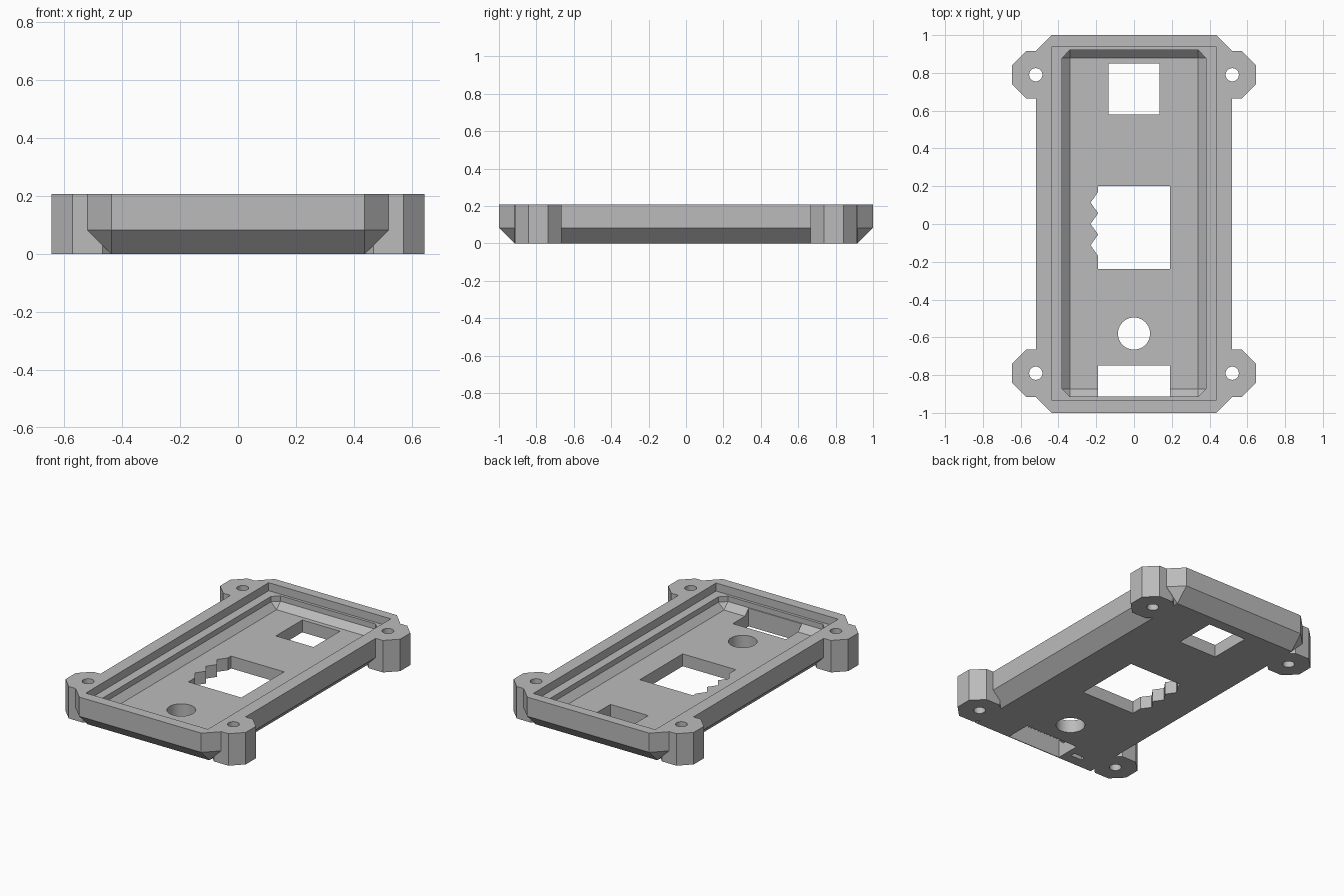
import bpy, bmesh, math

if "Cube" in bpy.data.objects:
    bpy.data.objects.remove(bpy.data.objects["Cube"])

HEIGHT = 0.207
grey = bpy.data.materials.new("plain grey")
grey.use_nodes = True
colour = (0.5, 0.5, 0.5, 1)
grey.diffuse_color = colour
grey.node_tree.nodes["Principled BSDF"].inputs["Base Color"].default_value = colour


def add_object(name, bm):
    bmesh.ops.recalc_face_normals(bm, faces=bm.faces)
    mesh = bpy.data.meshes.new(name)
    bm.to_mesh(mesh)
    bm.free()
    mesh.materials.append(grey)
    obj = bpy.data.objects.new(name, mesh)
    bpy.context.collection.objects.link(obj)
    return obj


def prism(name, outline, z0, z1):
    """Upright prism over a flat outline."""
    bm = bmesh.new()
    base = bm.faces.new([bm.verts.new((x, y, z0)) for x, y in outline])
    top = bmesh.ops.extrude_face_region(bm, geom=[base])["geom"]
    moved = [v for v in top if isinstance(v, bmesh.types.BMVert)]
    bmesh.ops.translate(bm, verts=moved, vec=(0, 0, z1 - z0))
    return add_object(name, bm)


def box(name, x0, x1, y0, y1, z0, z1):
    return prism(name, [(x0, y0), (x1, y0), (x1, y1), (x0, y1)], z0, z1)


def polygon(x, y, radius, sides, turn=0):
    angles = [2 * math.pi * (i + turn) / sides for i in range(sides)]
    return [(x + radius * math.cos(a), y + radius * math.sin(a)) for a in angles]


def chamfered_tray(name, hx, y0, y1, z0, z1, cut):
    """Block with chamfered upright corners and bottom edges."""
    bm = bmesh.new()
    mid, half = (y0 + y1) / 2, (y1 - y0) / 2
    for sx in (-1, 1):
        for sy in (-1, 1):
            inner_x, inner_y = sx * (hx - cut), mid + sy * (half - cut)
            bm.verts.new((inner_x, inner_y, z0))
            for z in (z0 + cut, z1):
                bm.verts.new((sx * hx, inner_y, z))
                bm.verts.new((inner_x, mid + sy * half, z))
    bmesh.ops.convex_hull(bm, input=bm.verts)
    bmesh.ops.dissolve_limit(bm, angle_limit=0.01, verts=bm.verts, edges=bm.edges)
    return add_object(name, bm)


def combine(target, tool, operation):
    mod = target.modifiers.new(tool.name, 'BOOLEAN')
    mod.object, mod.operation, mod.solver = tool, operation, 'EXACT'
    bpy.context.view_layer.objects.active = target
    bpy.ops.object.modifier_apply(modifier=mod.name)
    bpy.data.objects.remove(tool)


# Outer shell with four octagonal screw bosses
shell = chamfered_tray("enclosure_tray", 0.52, -1, 1, 0, HEIGHT, 0.083)
corners = [(sx * 0.52, sy * 0.79) for sx in (-1, 1) for sy in (-1, 1)]
for x, y in corners:
    combine(shell, prism("screw_boss", polygon(x, y, 0.135, 8, 0.5), 0, HEIGHT), 'UNION')

# Stepped recess: lid seat, then chamfered cavity
cutters = [
    box("lid_seat", -0.437, 0.437, -0.932, 0.938, 0.155, 0.3),
    chamfered_tray("cavity", 0.38, -0.914, 0.92, 0.08, 0.25, 0.04),
]

# Screw holes
for x, y in corners:
    cutters.append(prism("screw_hole", polygon(x, y, 0.035, 24), -0.1, 0.3))

# Floor openings
cutters.append(box("square_window", -0.135, 0.135, 0.58, 0.85, -0.1, 0.15))
cutters.append(box("end_slot", -0.19, 0.19, -0.912, -0.75, -0.1, 0.118))
cutters.append(prism("round_hole", polygon(0, -0.58, 0.085, 40), -0.1, 0.15))
cutters.append(box("underside_pocket", -0.31, -0.23, -0.85, -0.82, -0.1, 0.04))

# Main window with a toothed left edge
window = [(-0.19, -0.237), (0.19, -0.237), (0.19, 0.2), (-0.19, 0.2)]
for i in range(7):
    window.append((-0.19 if i % 2 == 0 else -0.23, 0.17 - i * 0.0565))
cutters.append(prism("toothed_window", window, -0.1, 0.15))

for cutter in cutters:
    combine(shell, cutter, 'DIFFERENCE')

# Smooth only the round walls
bpy.ops.object.select_all(action='DESELECT')
shell.select_set(True)
bpy.context.view_layer.objects.active = shell
bpy.ops.object.shade_smooth_by_angle(angle=math.radians(20))
